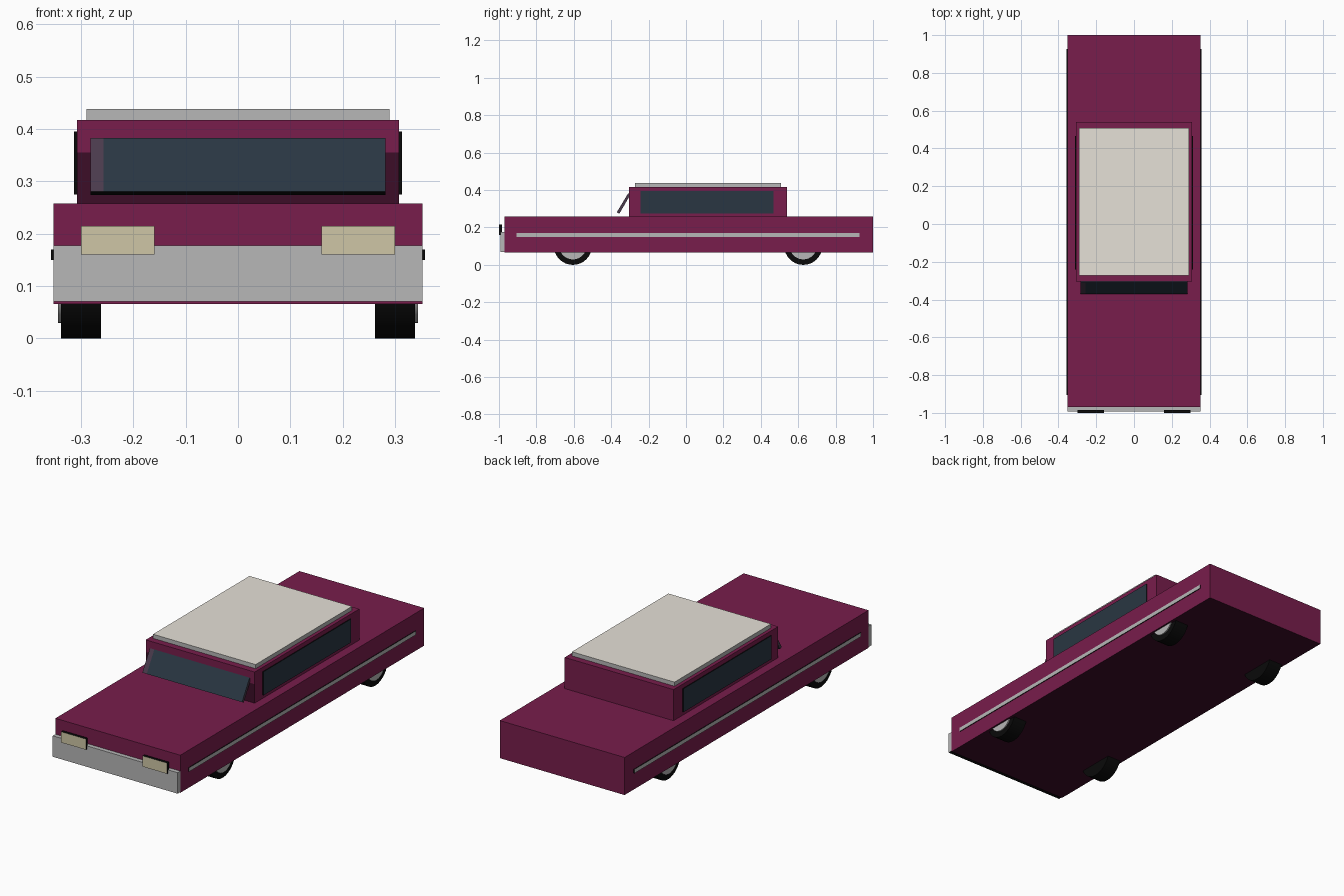
import bpy, bmesh, math
from mathutils import Matrix

if "Cube" in bpy.data.objects:
    bpy.data.objects.remove(bpy.data.objects["Cube"])


def material(name, rgb):
    m = bpy.data.materials.new(name)
    lin = [(c / 255 / 12.92) if c < 11 else ((c / 255 + 0.055) / 1.055) ** 2.4 for c in rgb]
    m.diffuse_color = (*lin, 1)
    m.use_nodes = True
    m.node_tree.nodes["Principled BSDF"].inputs["Base Color"].default_value = m.diffuse_color
    return m


PAINT = material("plum paint", (120, 29, 76))
DARK_PAINT = material("dark plum", (60, 13, 39))
CHROME = material("chrome grey", (183, 183, 183))
CREAM = material("cream roof", (230, 225, 215))
GLASS = material("dark blue glass", (41, 54, 66))
PILLAR = material("purple grey edge", (74, 58, 76))
LAMP = material("pale yellow lamp", (207, 198, 166))
RUBBER = material("black rubber", (10, 10, 10))


def finish(name, bm, mats, rule=None):
    """Make an object; rule(face) picks the material index."""
    bm.normal_update()
    if rule:
        for f in bm.faces:
            f.material_index = int(rule(f))
    mesh = bpy.data.meshes.new(name)
    bm.to_mesh(mesh)
    bm.free()
    for m in mats:
        mesh.materials.append(m)
    ob = bpy.data.objects.new(name, mesh)
    bpy.context.collection.objects.link(ob)
    return ob


def cut(bm, co, normal):
    bmesh.ops.bisect_plane(bm, geom=bm.verts[:] + bm.edges[:] + bm.faces[:],
                           plane_co=co, plane_no=normal)


def box(name, x, y, z, mats, rule=None, cut_z=None):
    """Box between (min, max) pairs on each axis."""
    bm = bmesh.new()
    bmesh.ops.create_cube(bm, size=1)
    for v in bm.verts:
        v.co = [r[0] if c < 0 else r[1] for c, r in zip(v.co, (x, y, z))]
    if cut_z:
        cut(bm, (0, 0, cut_z), (0, 0, 1))
    return finish(name, bm, mats, rule)


def disc(name, x0, x1, y, z, radius, mat):
    """Cylinder lying along x."""
    bm = bmesh.new()
    bmesh.ops.create_cone(bm, cap_ends=True, segments=32, radius1=radius,
                          radius2=radius, depth=abs(x1 - x0),
                          matrix=Matrix.Translation(((x0 + x1) / 2, y, z))
                          @ Matrix.Rotation(math.pi / 2, 4, 'Y'))
    for f in bm.faces:
        f.smooth = len(f.verts) == 4
    for e in bm.edges:
        e.smooth = all(len(f.verts) == 4 for f in e.link_faces)
    return finish(name, bm, [mat])


# Body with dark underside, cabin with dark panel around the windshield
box("body", (-0.353, 0.353), (-0.97, 1.0), (0.066, 0.258), [PAINT, DARK_PAINT],
    lambda f: f.normal.z < -0.5)
box("cabin", (-0.308, 0.308), (-0.305, 0.54), (0.25, 0.417), [PAINT, DARK_PAINT],
    lambda f: f.normal.y < -0.5 and f.calc_center_median().z < 0.355, cut_z=0.355)

# Front bumper and cream-topped roof slab
box("front_bumper", (-0.353, 0.353), (-0.992, -0.97), (0.07, 0.177), [CHROME, RUBBER],
    lambda f: f.normal.z < -0.5)
box("roof", (-0.29, 0.29), (-0.272, 0.507), (0.417, 0.438), [CHROME, CREAM],
    lambda f: f.normal.z > 0.5)

# Slanted windshield from a side profile, with a purple grey left strip and ends
bm = bmesh.new()
profile = [(-0.370, 0.281), (-0.356, 0.274), (-0.298, 0.374), (-0.309, 0.383)]
face = bm.faces.new([bm.verts.new((-0.282, y, z)) for y, z in profile])
ext = bmesh.ops.extrude_face_region(bm, geom=[face])
for v in ext["geom"]:
    if isinstance(v, bmesh.types.BMVert):
        v.co.x = 0.282
cut(bm, (-0.257, 0, 0), (1, 0, 0))
bmesh.ops.recalc_face_normals(bm, faces=bm.faces)


def windshield_rule(f):
    if abs(f.normal.x) > 0.5:
        return 1
    if f.normal.y < 0 and f.normal.z < -0.5:
        return 2
    return f.normal.y < -0.5 and f.calc_center_median().x < -0.257


finish("windshield", bm, [GLASS, PILLAR, RUBBER], windshield_rule)

# Parts mirrored left and right, plates have black rims
for side, s in (("left", -1), ("right", 1)):
    def span(a, b):
        return tuple(sorted((s * a, s * b)))

    def side_rim(f):
        return abs(f.normal.x) < 0.5

    box(side + "_side_window", span(0.305, 0.313), (-0.242, 0.467), (0.275, 0.395),
        [GLASS, RUBBER], side_rim)
    box(side + "_trim_strip", span(0.349, 0.357), (-0.905, 0.927), (0.15, 0.17),
        [CHROME, RUBBER], side_rim)
    box(side + "_headlight", span(0.16, 0.30), (-1.0, -0.985), (0.16, 0.215),
        [LAMP, RUBBER], lambda f: abs(f.normal.y) < 0.5)
    for end, y in (("front", -0.605), ("rear", 0.627)):
        disc(f"{end}_{side}_tyre", s * 0.262, s * 0.338, y, 0.102, 0.102, RUBBER)
        disc(f"{end}_{side}_hubcap", s * 0.335, s * 0.344, y, 0.102, 0.073, CHROME)
